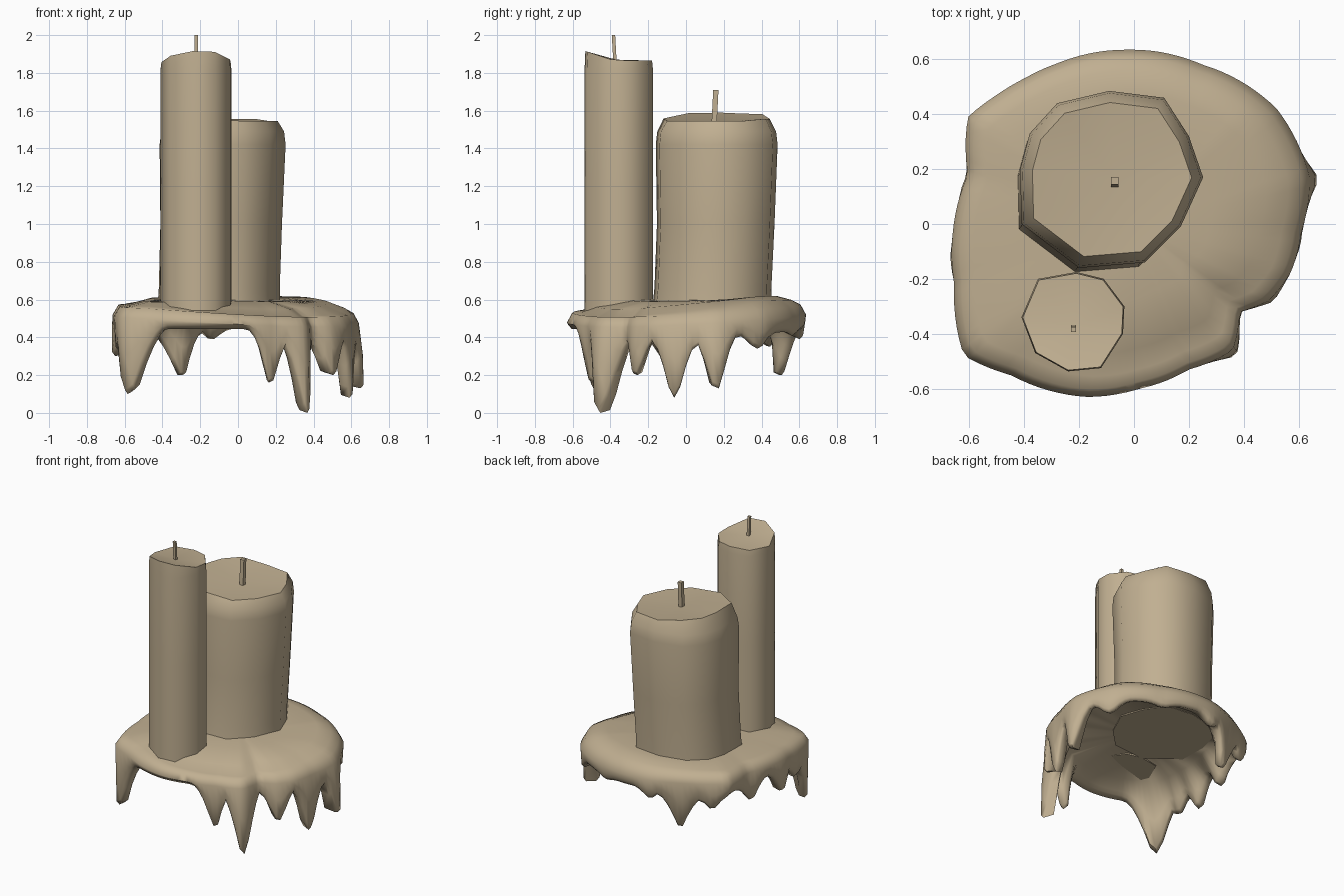
import bpy, bmesh, math
from mathutils import Vector

if "Cube" in bpy.data.objects:
    bpy.data.objects.remove(bpy.data.objects["Cube"])

wax = bpy.data.materials.new("tan wax")
wax.diffuse_color = (0.53, 0.43, 0.285, 1)
wax.use_nodes = True
wax.node_tree.nodes["Principled BSDF"].inputs["Base Color"].default_value = wax.diffuse_color


def finish(bm, name, angle):
    bmesh.ops.recalc_face_normals(bm, faces=bm.faces)
    me = bpy.data.meshes.new(name)
    bm.to_mesh(me)
    bm.free()
    ob = bpy.data.objects.new(name, me)
    bpy.context.collection.objects.link(ob)
    me.materials.append(wax)
    bpy.ops.object.select_all(action='DESELECT')
    ob.select_set(True)
    bpy.context.view_layer.objects.active = ob
    bpy.ops.object.shade_smooth_by_angle(angle=math.radians(angle))
    return ob


def loft(name, rings, first, last, angle):
    """Skin closed rings of points, closing both ends with a fan."""
    bm = bmesh.new()
    vs = [[bm.verts.new(p) for p in r] for r in rings]
    n = len(vs[0])
    for a, b in zip(vs, vs[1:]):
        for i in range(n):
            j = (i + 1) % n
            bm.faces.new((a[i], a[j], b[j], b[i]))
    for ring, p in ((vs[0], first), (vs[-1], last)):
        c = bm.verts.new(p)
        for i in range(n):
            bm.faces.new((ring[i], ring[(i + 1) % n], c))
    return finish(bm, name, angle)


# --- wax pool: uneven outline seen from above, hanging drips at the rim
outline = [(.61, -.03), (.64, .17), (.52, .42), (.25, .58), (-.03, .635),
           (-.28, .585), (-.4, .53), (-.5, .47), (-.605, .39), (-.605, .18),
           (-.66, -.03), (-.655, -.22), (-.62, -.48), (-.45, -.55),
           (-.17, -.63), (.02, -.6), (.2, -.53), (.36, -.46),
           (.385, -.32), (.49, -.28), (.57, -.18)]
# angle in degrees, tip height, spread in degrees, outward push of the tip
drips = [(-51.5, 0.0, 16, .03), (-71, .16, 13, -.02), (-28, .2, 14, .02), (-6, .08, 14, .01),
         (14, .13, 11, .035), (36, .34, 12, 0), (68, .41, 12, 0),
         (103, .39, 9, 0), (121.5, .2, 15, -.045), (139, .35, 10, 0), (166, .33, 12, .01),
         (191, .3, 11, .01), (205, .33, 9, 0), (219.5, .1, 15, 0)]
polar = sorted((math.degrees(math.atan2(y, x)) % 360, math.hypot(x, y)) for x, y in outline)
polar = [(polar[-1][0] - 360, polar[-1][1])] + polar + [(polar[0][0] + 360, polar[0][1])]


def radius(a):
    for (a0, r0), (a1, r1) in zip(polar, polar[1:]):
        if a0 <= a <= a1:
            return r0 + (r1 - r0) * (a - a0) / (a1 - a0)


N = 120
rings = [[] for _ in range(11)]
for i in range(N):
    a = i * 360 / N
    R = radius(a)
    c, s = math.cos(math.radians(a)), math.sin(math.radians(a))
    slope = max(0, math.cos(math.radians(a + 45)))     # pool sags to front right
    base = .445 - .03 * max(0, c)
    edge = .53 + .02 * s - .022 * c
    low, push = base, 0
    for d, tip, w, o in drips:
        off = abs((a - d + 180) % 360 - 180)
        k = max(0, min(1, 1 - (off - 1.7) / w)) ** 1.9
        low = min(low, base - (base - tip) * k)
        push += o * k
    out = R + push
    shoulder = .60 + .02 * s
    section = [(R * .45, .6 - .01 * slope), (R * .75, shoulder - .035 * slope),
               (R * .88, shoulder - .022 - .055 * slope),
               (R * .955, edge + .022 - .015 * slope), (R, edge - .03 - .015 * slope),
               (R + push * .7 - .003, (edge + low) / 2 - .01), (out - .008, low + .02),
               (out - .025, low), (min(R, out) - .06, low + .015),
               (R - .09 + push * .4, (low + .5) / 2), (R * .76, .53 - .025 * slope)]
    for ring, (r, z) in zip(rings, section):
        ring.append((min(.675, max(-.675, r * c)), max(-.632, min(.635, r * s)), z))
loft("wax_pool", rings, (0, 0, .6), (0, 0, .55), 75)


# --- candles: faceted outline, rings of (scale, height, x shift, y shift), uneven top
def candle(name, pts, levels, top_scale, top_z, centre, bottom, angle):
    cx, cy, cz = centre

    def ring(k, z, ox=0, oy=0):
        return [(cx + (x - cx) * k + ox, cy + (y - cy) * k + oy,
                 z(x, y) if callable(z) else z) for x, y in pts]
    rs = [ring(*lv) for lv in levels] + [ring(top_scale, top_z)]
    return loft(name, rs, (cx, cy, bottom), centre, angle)


candle("tall_candle",
       [(-.035, -.3), (-.11, -.2), (-.21, -.175), (-.35, -.2), (-.41, -.34),
        (-.36, -.47), (-.24, -.537), (-.12, -.525), (-.04, -.4)],
       [(1, .53), (1, 1.2), (1, 1.82)], .975,
       lambda x, y: 1.865 + max(0, -.38 - y) * .32 - max(0, -.33 - x) * .1,
       (-.22, -.37, 1.87), .53, 58)

candle("wide_candle",
       [(.252, .17), (.2, .32), (.11, .46), (-.09, .485), (-.28, .44),
        (-.38, .33), (-.415, .2), (-.41, 0), (-.2, -.16), (.04, -.14), (.17, -.01)],
       [(.98, .53, -.02, -.028), (.96, .66, -.018, -.02), (.965, 1.0, -.008, -.005),
        (1, 1.42), (.975, 1.49)], .87,
       lambda x, y: 1.545 + max(0, -.1 - x) * .14 + (.012 if y > .4 else 0),
       (-.07, .16, 1.535), .53, 58)


# --- wicks: small square rods, slightly leaning
def wick(name, a, b, w):
    rs = []
    for p in (a, b):
        rs.append([(p[0] + w * dx, p[1] + w * dy, p[2])
                   for dx, dy in ((-1, -1), (1, -1), (1, 1), (-1, 1))])
    loft(name, rs, a, b, 30)


wick("tall_wick", (-.22, -.375, 1.84), (-.22, -.384, 2.0), .009)
wick("wide_wick", (-.07, .148, 1.51), (-.07, .158, 1.71), .014)
